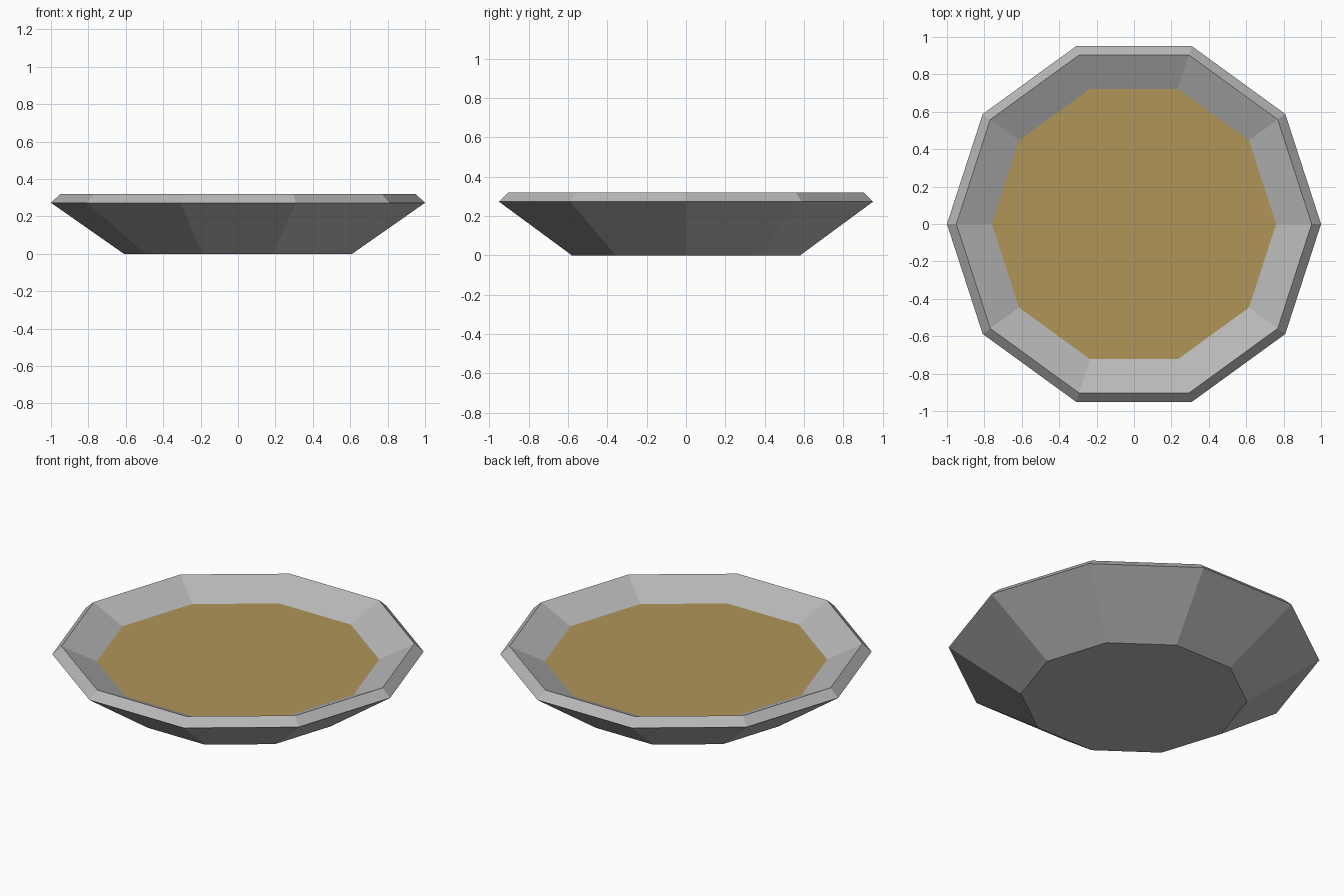
import bpy, bmesh, math

if "Cube" in bpy.data.objects:
    bpy.data.objects.remove(bpy.data.objects["Cube"])

SIDES = 10


def material(name, rgb):
    m = bpy.data.materials.new(name)
    m.diffuse_color = (*rgb, 1.0)
    m.use_nodes = True
    m.node_tree.nodes["Principled BSDF"].inputs["Base Color"].default_value = m.diffuse_color
    return m


def lathe(name, profile, mat, cap_start=False, cap_end=False):
    """Ten-sided flat-shaded solid from (radius, height) rings."""
    bm = bmesh.new()
    rings = [[bm.verts.new((r * math.cos(2 * math.pi * i / SIDES),
                            r * math.sin(2 * math.pi * i / SIDES), z))
              for i in range(SIDES)] for r, z in profile]
    for a, b in zip(rings, rings[1:]):
        for i in range(SIDES):
            j = (i + 1) % SIDES
            bm.faces.new((a[i], a[j], b[j], b[i]))
    if cap_start:
        bm.faces.new(rings[0][::-1])
    if cap_end:
        bm.faces.new(rings[-1])
    mesh = bpy.data.meshes.new(name)
    bm.to_mesh(mesh)
    bm.free()
    mesh.materials.append(mat)
    obj = bpy.data.objects.new(name, mesh)
    bpy.context.collection.objects.link(obj)
    return obj


grey = material("grey", (0.48, 0.48, 0.48))
tan = material("tan", (0.43, 0.30, 0.095))

# Dish: base, flared wall, bevelled rim, inner slope
lathe("dish", [(0.61, 0.0), (1.0, 0.273), (0.95, 0.32), (0.76, 0.228)],
      grey, cap_start=True)

# Filling: flat surface closing the inside of the dish
lathe("filling", [(0.76, 0.228)], tan, cap_end=True)
